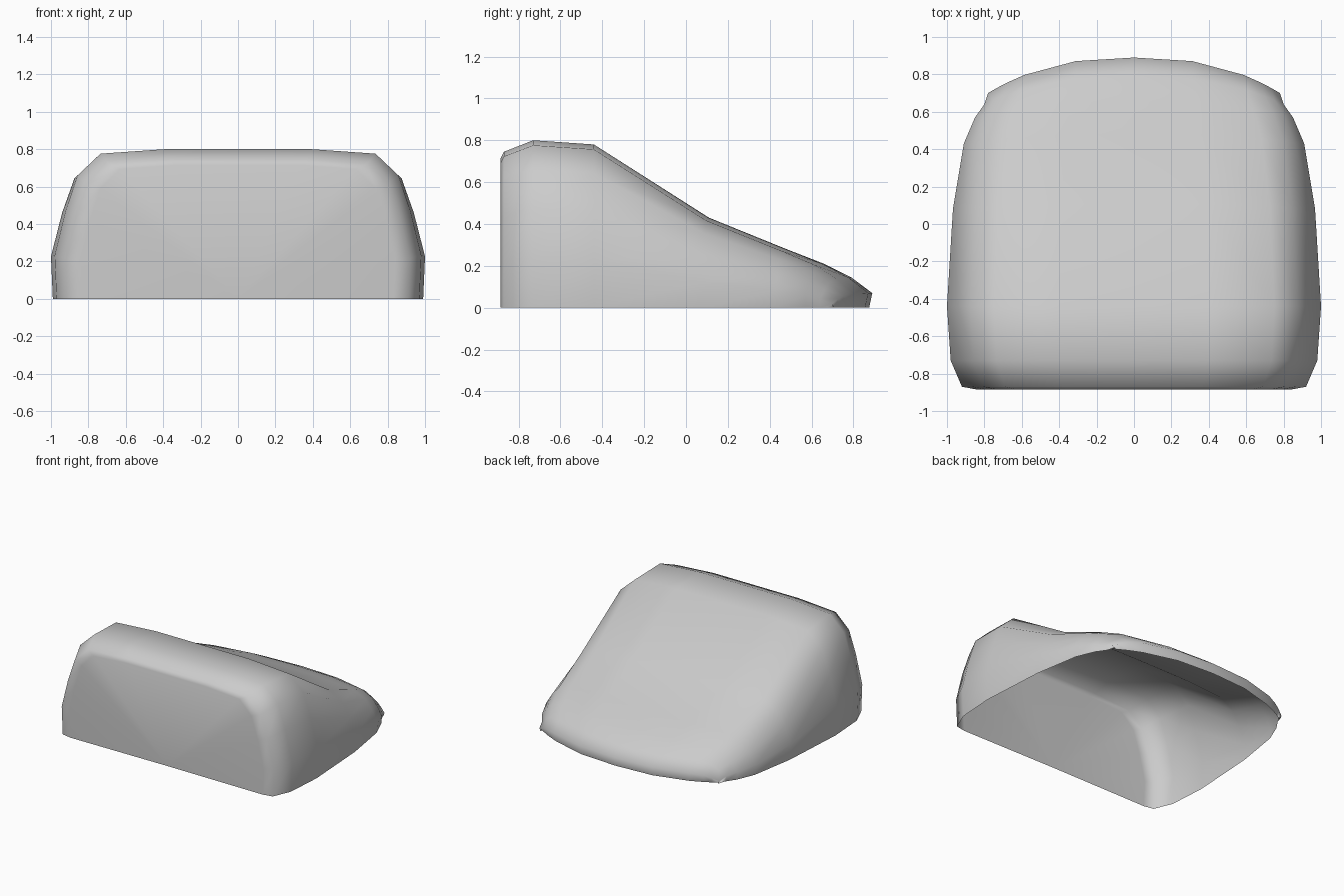
import bpy, bmesh

if "Cube" in bpy.data.objects:
    bpy.data.objects.remove(bpy.data.objects["Cube"])

# half cross-section as fractions of (half width, height), base to centre
SECTION = [(0.99, 0), (1, 0.29), (0.94, 0.59), (0.875, 0.825),
           (0.75, 0.97), (0.4, 1), (0, 1)]

# stations front to back: y at centre, half width, height, backward bow
STATIONS = [
    (-0.885, 0.84, 0.715, 0.00),
    (-0.870, 0.92, 0.745, 0.00),
    (-0.730, 0.98, 0.800, 0.00),
    (-0.440, 1.00, 0.780, 0.00),
    (0.110, 0.968, 0.430, 0.03),
    (0.480, 0.910, 0.280, 0.05),
    (0.660, 0.850, 0.210, 0.09),
    (0.790, 0.800, 0.145, 0.15),
    (0.890, 0.780, 0.070, 0.19),
    (0.875, 0.770, 0.000, 0.19),
]

# wedge shell, lofted through the stations and open underneath
bm = bmesh.new()
full = SECTION + [(-x, z) for x, z in reversed(SECTION[:-1])]
rows = [[bm.verts.new((fx * w, y - bow * abs(fx) ** 2.5, fz * h))
         for fx, fz in full] for y, w, h, bow in STATIONS]
for a, b in zip(rows, rows[1:]):
    for i in range(len(full) - 1):
        bm.faces.new((a[i], b[i], b[i + 1], a[i + 1]))

# flat front wall
middle = bm.verts.new((0, -0.88, 0))
front = rows[0]
for i in range(len(full) - 1):
    bm.faces.new((middle, front[i], front[i + 1]))

bmesh.ops.dissolve_degenerate(bm, dist=0.0005, edges=bm.edges[:])
bmesh.ops.recalc_face_normals(bm, faces=bm.faces[:])
for f in bm.faces:
    f.smooth = True
mesh = bpy.data.meshes.new("wedge_shell")
bm.to_mesh(mesh)
bm.free()
shell = bpy.data.objects.new("wedge_shell", mesh)
bpy.context.collection.objects.link(shell)
